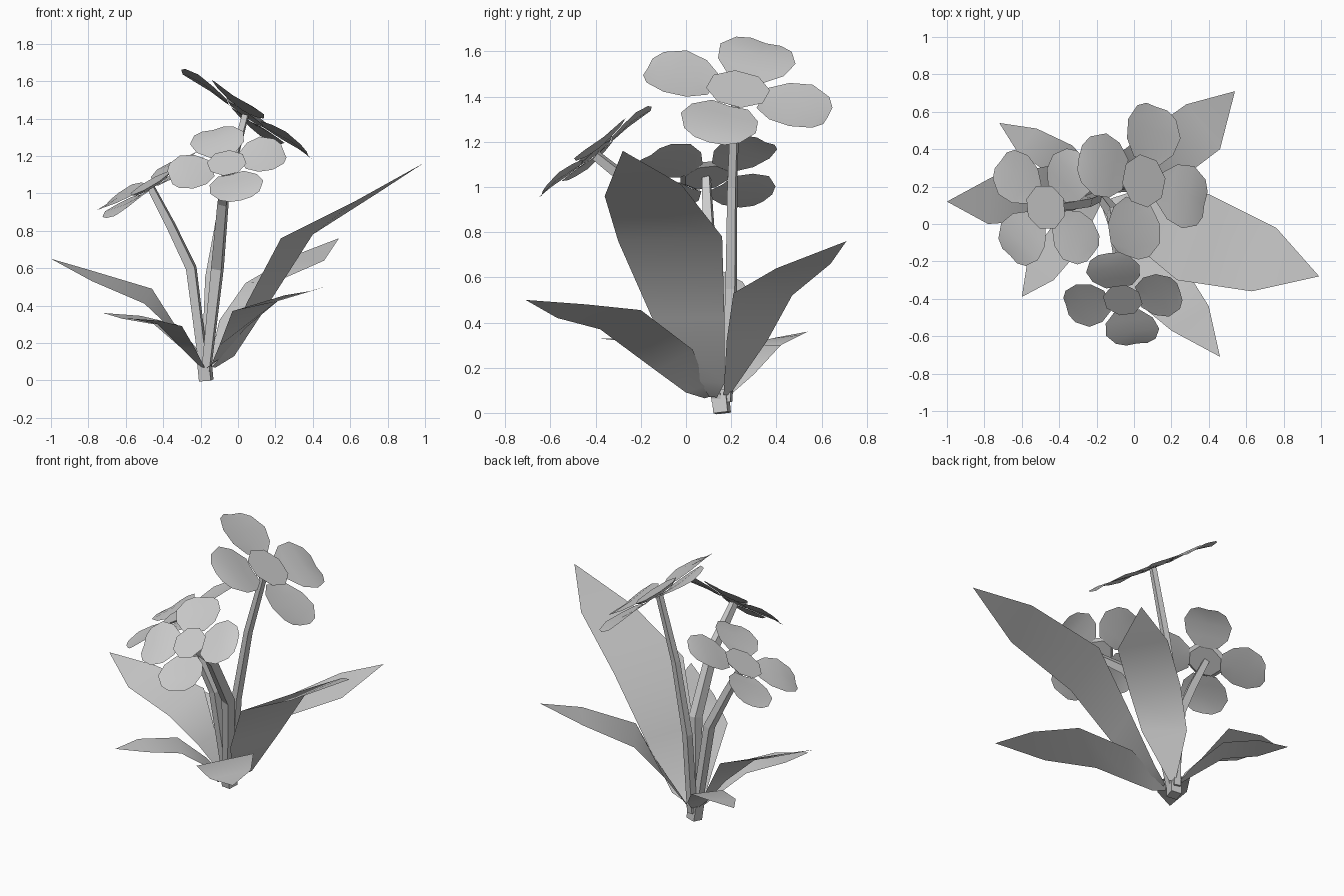
import bpy
import math
from mathutils import Vector

if "Cube" in bpy.data.objects:
    bpy.data.objects.remove(bpy.data.objects["Cube"], do_unlink=True)

GREY = (0.6, 0.6, 0.6, 1)
grey = bpy.data.materials.new("plain_grey")
grey.use_nodes = True
grey.diffuse_color = GREY
grey.node_tree.nodes["Principled BSDF"].inputs["Base Color"].default_value = GREY


def make_object(name, verts, faces, smooth=True):
    mesh = bpy.data.meshes.new(name)
    mesh.from_pydata([tuple(v) for v in verts], [], faces)
    mesh.materials.append(grey)
    mesh.shade_smooth() if smooth else mesh.shade_flat()
    obj = bpy.data.objects.new(name, mesh)
    bpy.context.collection.objects.link(obj)
    return obj


def leaf(name, base, rows, tip):
    """Flat blade: each row holds its left and right edge points."""
    base, tip = Vector(base), Vector(tip)
    side = (Vector(rows[0][1]) - Vector(rows[0][0])).normalized() * 0.02
    verts = [base - side, base + side]
    for left, right in rows:
        verts += [left, right]
    verts.append(tip)
    faces = [(2 * i, 2 * i + 1, 2 * i + 3, 2 * i + 2) for i in range(len(rows))]
    last = 2 * len(rows)
    faces.append((last, last + 1, last + 2))
    return make_object(name, verts, faces)


def tube(name, path, radii, sides=4):
    """Tapered angular stalk along a path, closed at both ends."""
    path = [Vector(p) for p in path]
    verts, faces = [], []
    for i, p in enumerate(path):
        along = (path[min(i + 1, len(path) - 1)] - path[max(i - 1, 0)]).normalized()
        u = along.cross(Vector((0, 1, 0))).normalized()
        v = along.cross(u)
        for k in range(sides):
            a = math.tau * (k + 0.35) / sides
            verts.append(p + (u * math.cos(a) + v * math.sin(a)) * radii[i])
    for i in range(len(path) - 1):
        for k in range(sides):
            a, b = i * sides + k, i * sides + (k + 1) % sides
            faces.append((a, b, b + sides, a + sides))
    faces += [tuple(reversed(range(sides))), tuple(range(len(verts) - sides, len(verts)))]
    return make_object(name, verts, faces, smooth=False)


# Half of a petal outline: distance from centre, share of half width, lift
PETAL = [(0.27, 0.48, -0.02), (0.46, 0.88, 0.0), (0.7, 1.0, 0.02),
         (0.92, 0.74, 0.0), (1.0, 0.4, -0.02)]


def flower(name, centre, normal, toward, radius, half_width):
    """Four petals round an eight-sided middle; toward aims the first petal."""
    centre, n = Vector(centre), Vector(normal).normalized()
    u = Vector(toward)
    u = (u - n * u.dot(n)).normalized()
    v = n.cross(u)
    for k in range(4):
        a = k * math.tau / 4
        out = u * math.cos(a) + v * math.sin(a)
        across = n.cross(out)
        verts = []
        for r, w, lift in PETAL:
            for s in (-1, 0, 1):
                dip = lift - (0.02 if s == 0 else 0)
                verts.append(centre + (out * r + n * dip) * radius + across * s * w * half_width)
        faces = []
        for i in range(len(PETAL) - 1):
            for j in (3 * i, 3 * i + 1):
                faces.append((j + 1, j + 4, j + 3, j))
        make_object(f"{name}_petal_{k + 1}", verts, faces)
    # Middle disc
    rings = []
    for size, h in ((0.28, -0.03), (0.34, 0.01)):
        for k in range(8):
            a = math.tau * (k + 0.5) / 8
            rings.append(centre + (u * math.cos(a) + v * math.sin(a)) * size * radius + n * h * radius)
    faces = [(k, (k + 1) % 8, (k + 1) % 8 + 8, k + 8) for k in range(8)]
    faces += [tuple(reversed(range(8))), tuple(range(8, 16))]
    make_object(f"{name}_middle", rings, faces, smooth=False)


# Leaves
leaf("large_leaf", (-0.13, 0.12, 0.07),
     [((-0.02, 0.17, 0.13), (-0.08, 0.06, 0.14)),
      ((0.17, 0.17, 0.42), (0.05, -0.15, 0.42)),
      ((0.4, 0.16, 0.78), (0.23, -0.3, 0.76)),
      ((0.76, -0.02, 1.01), (0.63, -0.36, 0.96))], (0.99, -0.28, 1.16))
leaf("back_left_leaf", (-0.14, 0.18, 0.08),
     [((-0.1, 0.36, 0.32), (0.09, 0.18, 0.32)),
      ((0.04, 0.47, 0.52), (0.21, 0.21, 0.53)),
      ((0.28, 0.64, 0.66), (0.46, 0.4, 0.64))], (0.54, 0.71, 0.76))
leaf("front_left_leaf", (-0.16, 0.1, 0.07),
     [((-0.14, 0.0, 0.09), (-0.09, 0.09, 0.12)),
      ((-0.1, -0.13, 0.185), (0.04, 0.03, 0.28)),
      ((-0.03, -0.38, 0.37), (0.25, -0.2, 0.455)),
      ((0.2, -0.57, 0.42), (0.4, -0.44, 0.48))], (0.46, -0.71, 0.5))
leaf("right_leaf", (-0.2, 0.15, 0.07),
     [((-0.32, 0.23, 0.27), (-0.33, 0.07, 0.25)),
      ((-0.46, 0.31, 0.49), (-0.5, 0.02, 0.41)),
      ((-0.76, 0.25, 0.58), (-0.78, 0.0, 0.53))], (-1.0, 0.12, 0.65))
leaf("back_right_leaf", (-0.19, 0.18, 0.08),
     [((-0.22, 0.3, 0.17), (-0.3, 0.18, 0.17)),
      ((-0.33, 0.42, 0.3), (-0.45, 0.27, 0.3)),
      ((-0.52, 0.51, 0.345), (-0.62, 0.38, 0.33))], (-0.72, 0.54, 0.36))
leaf("front_right_leaf", (-0.19, 0.12, 0.07),
     [((-0.3, 0.1, 0.17), (-0.23, 0.0, 0.17)),
      ((-0.43, 0.0, 0.3), (-0.3, -0.15, 0.29)),
      ((-0.57, -0.2, 0.33), (-0.43, -0.3, 0.32))], (-0.6, -0.39, 0.33))

# Stems and root stub
tube("tall_stem", [(-0.17, 0.18, 0.05), (-0.15, 0.2, 0.55), (-0.07, 0.205, 1.0),
                   (0.04, 0.22, 1.42)], [0.03, 0.03, 0.026, 0.022])
tube("front_stem", [(-0.17, 0.14, 0.05), (-0.11, 0.06, 0.6), (-0.08, -0.16, 0.95),
                    (-0.06, -0.4, 1.14)], [0.03, 0.04, 0.035, 0.026])
tube("side_stem", [(-0.18, 0.15, 0.05), (-0.25, 0.12, 0.6), (-0.36, 0.1, 0.83),
                   (-0.47, 0.09, 1.04)], [0.03, 0.034, 0.03, 0.024])
tube("root_stub", [(-0.17, 0.16, 0.0), (-0.18, 0.15, 0.1)], [0.046, 0.046])

# Flowers
flower("tall_flower", (0.05, 0.23, 1.43), (0.57, 0.11, 0.81), (0.24, -0.085, -0.14), 0.42, 0.175)
flower("front_flower", (-0.06, -0.405, 1.16), (-0.1, -0.63, 0.77), (-0.05, 0.15, 0.13), 0.315, 0.148)
flower("side_flower", (-0.47, 0.09, 1.05), (-0.49, -0.14, 0.84), (0.16, -0.17, 0.08), 0.365, 0.145)
